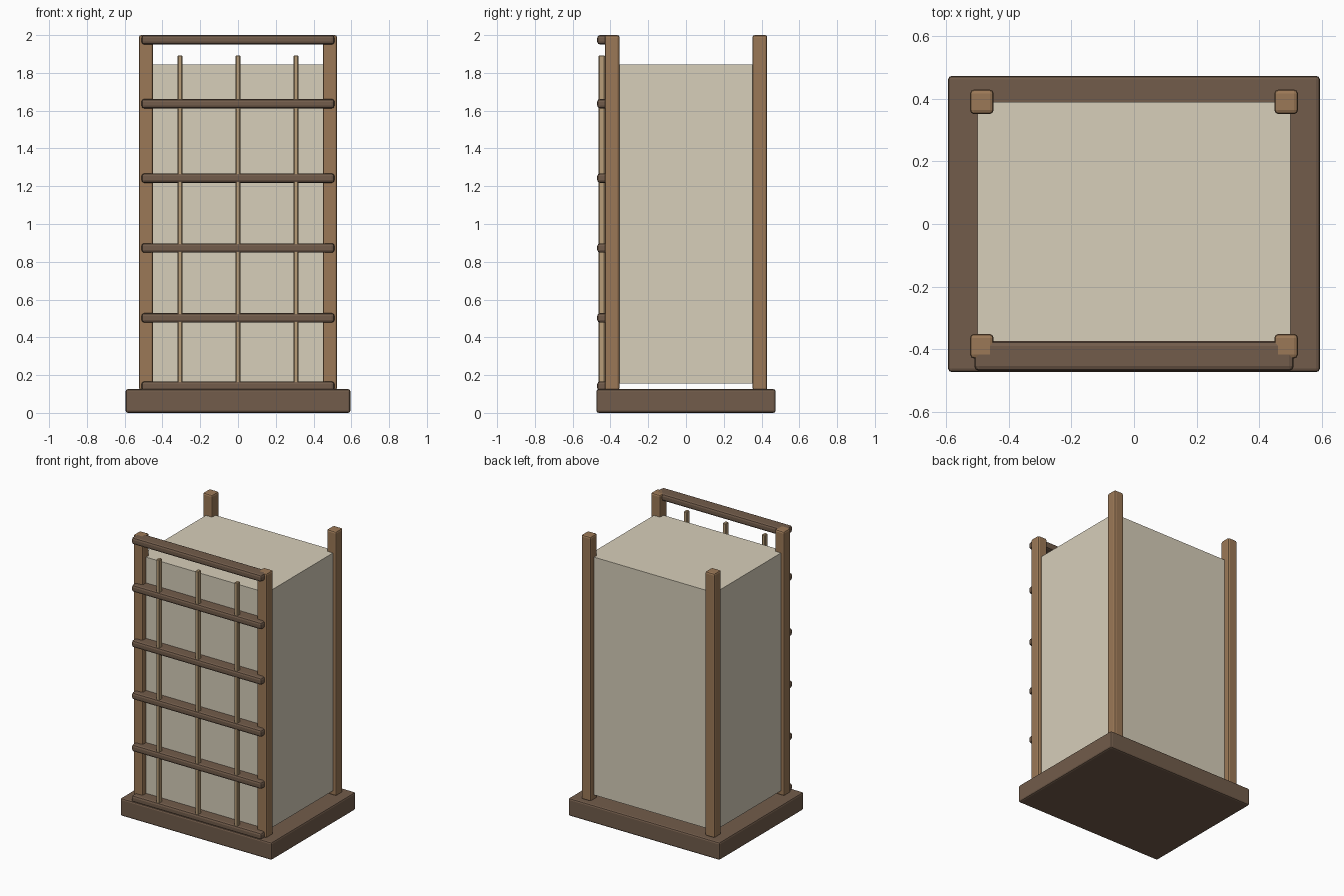
import bpy, bmesh
from mathutils import Vector

if "Cube" in bpy.data.objects:
    bpy.data.objects.remove(bpy.data.objects["Cube"])


def material(name, rgb):
    m = bpy.data.materials.new(name)
    m.diffuse_color = (*rgb, 1)
    m.use_nodes = True
    m.node_tree.nodes["Principled BSDF"].inputs["Base Color"].default_value = m.diffuse_color
    return m


DARK = material("dark_wood", (0.168, 0.107, 0.07))
WOOD = material("post_wood", (0.33, 0.19, 0.095))
PALE = material("slat_wood", (0.48, 0.34, 0.19))
PAPER = material("paper", (0.68, 0.62, 0.49))


def box(name, lo, hi, mat, bevel=0.0, segments=2):
    """Box between two corners, optionally with rounded edges."""
    lo, hi = Vector(lo), Vector(hi)
    mesh = bpy.data.meshes.new(name)
    bm = bmesh.new()
    bmesh.ops.create_cube(bm, size=1)
    bmesh.ops.scale(bm, vec=hi - lo, verts=bm.verts)
    bmesh.ops.translate(bm, vec=(lo + hi) / 2, verts=bm.verts)
    if bevel:
        bmesh.ops.bevel(bm, geom=bm.edges[:], offset=bevel, segments=segments,
                        profile=0.5, affect='EDGES')
    bm.to_mesh(mesh)
    bm.free()
    mesh.materials.append(mat)
    obj = bpy.data.objects.new(name, mesh)
    bpy.context.collection.objects.link(obj)
    return obj


# Plinth
box("base", (-0.595, -0.474, 0), (0.595, 0.474, 0.126), DARK, 0.012)

# Paper body, floating slightly above the plinth
box("paper_body", (-0.5, -0.39, 0.155), (0.5, 0.39, 1.845), PAPER)

# Corner posts
for sx, side in ((-1, "left"), (1, "right")):
    for sy, end in ((-1, "front"), (1, "back")):
        x, y = sx * 0.487, sy * 0.391
        box(f"{end}_{side}_post", (x - 0.0375, y - 0.039, 0.12),
            (x + 0.0375, y + 0.039, 2.0), WOOD, 0.012)

# Horizontal rails across the front
for i, z in enumerate((0.142, 0.503, 0.873, 1.243, 1.637, 1.975)):
    box(f"front_rail_{i + 1}", (-0.511, -0.47, z - 0.025),
        (0.511, -0.375, z + 0.025), DARK, 0.015)

# Thin vertical slats of the lattice
for i, x in enumerate((-0.307, 0, 0.307)):
    box(f"front_slat_{i + 1}", (x - 0.0125, -0.463, 0.13),
        (x + 0.0125, -0.43, 1.893), PALE, 0.004, 1)
